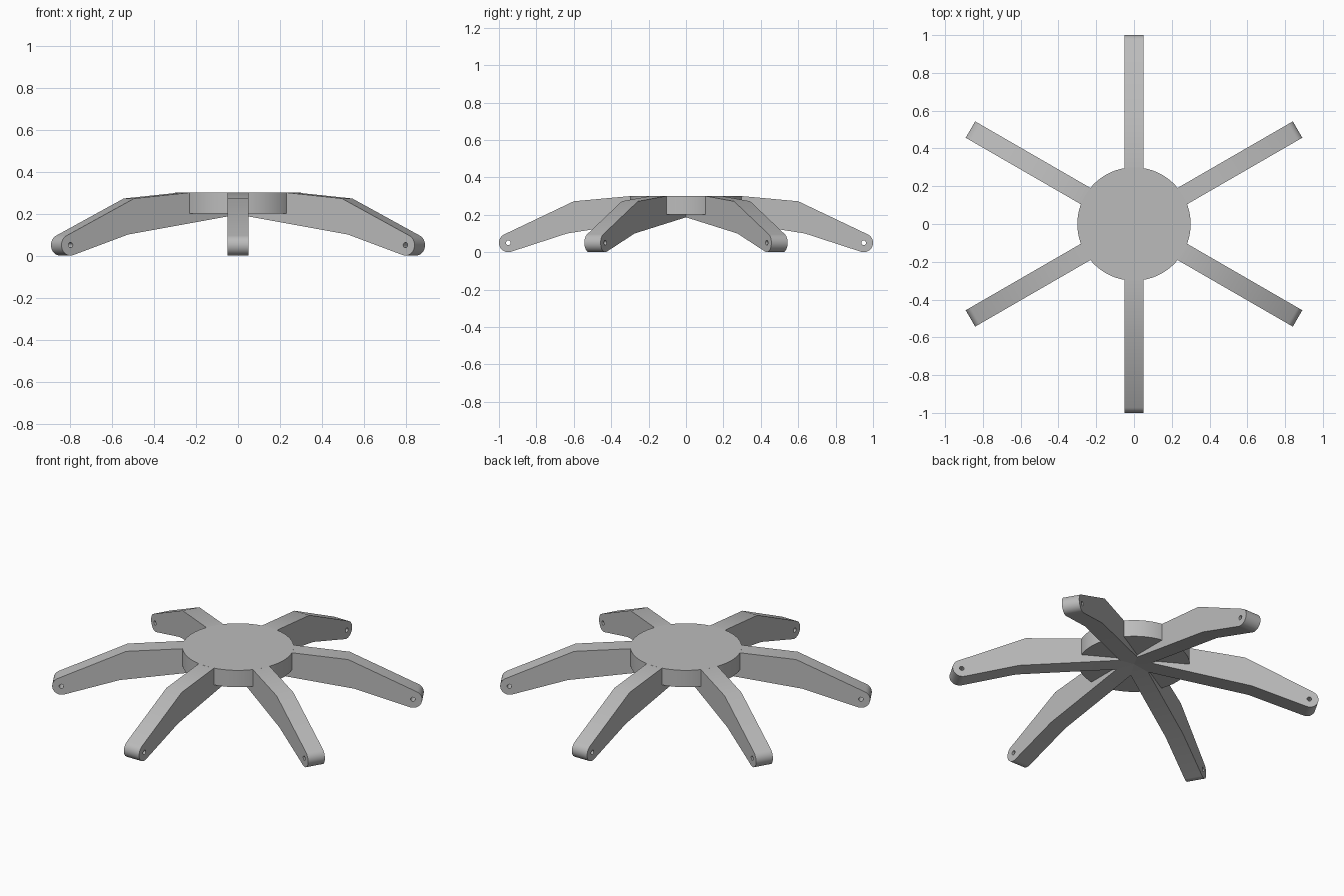
import bpy, bmesh, math
from mathutils import Vector

if "Cube" in bpy.data.objects:
    bpy.data.objects.remove(bpy.data.objects["Cube"], do_unlink=True)

grey = bpy.data.materials.new("plain grey")
grey.use_nodes = True
colour = (0.5, 0.5, 0.5, 1)
grey.diffuse_color = colour
grey.node_tree.nodes["Principled BSDF"].inputs["Base Color"].default_value = colour

HUB_RADIUS, TOP, THICK = 0.3, 0.3, 0.1
TIP, TIP_RADIUS, HOLE_RADIUS = Vector((0.95, 0.05)), 0.05, 0.0125


def arc(centre, radius, start, end, steps):
    """Points along an arc, both ends included."""
    return [centre + radius * Vector((math.cos(a), math.sin(a)))
            for a in (start + (end - start) * i / steps for i in range(steps + 1))]


def tangent_angle(point, side):
    """Angle on the tip circle where a line from point touches it."""
    d = point - TIP
    return math.atan2(d.y, d.x) + side * math.acos(TIP_RADIUS / d.length)


def add_object(name, mesh):
    ob = bpy.data.objects.new(name, mesh)
    bpy.context.collection.objects.link(ob)
    return ob


def finish_mesh(bm, name):
    bmesh.ops.recalc_face_normals(bm, faces=bm.faces)
    mesh = bpy.data.meshes.new(name)
    bm.to_mesh(mesh)
    bm.free()
    mesh.materials.append(grey)
    return mesh


def leg_mesh():
    """Bent side profile with a round tip and pin hole, given its width."""
    knee_top, knee_low = Vector((0.6, 0.272)), Vector((0.635, 0.1))
    a_low = tangent_angle(knee_low, 1)
    a_top = tangent_angle(knee_top, -1)
    a_low = (a_low + math.pi) % math.tau - math.pi
    a_top = a_top % math.tau
    outline = [Vector((0, 0.2)), knee_low]
    outline += arc(TIP, TIP_RADIUS, a_low, a_top, 20)
    outline += [knee_top, Vector((0.296, TOP)), Vector((0, 0.29))]
    hole = arc(TIP, HOLE_RADIUS, 0, math.tau, 20)[:-1]
    bm = bmesh.new()
    edges = []
    for loop in (outline, hole):
        verts = [bm.verts.new((p.x, -THICK / 2, p.y)) for p in loop]
        edges += [bm.edges.new((v, verts[i - 1])) for i, v in enumerate(verts)]
    bmesh.ops.triangle_fill(bm, edges=edges, use_beauty=True, normal=(0, -1, 0))
    ext = bmesh.ops.extrude_face_region(bm, geom=bm.faces[:], use_keep_orig=True)
    moved = [g for g in ext["geom"] if isinstance(g, bmesh.types.BMVert)]
    bmesh.ops.translate(bm, verts=moved, vec=(0, THICK, 0))
    return finish_mesh(bm, "leg")


# Round hub
bm = bmesh.new()
bmesh.ops.create_cone(bm, cap_ends=True, segments=72, radius1=HUB_RADIUS,
                      radius2=HUB_RADIUS, depth=THICK)
bmesh.ops.translate(bm, verts=bm.verts, vec=(0, 0, TOP - THICK / 2))
parts = [add_object("hub", finish_mesh(bm, "hub"))]

# Six legs around the hub
leg = leg_mesh()
for i in range(6):
    ob = add_object(f"leg_{i + 1}", leg if i == 0 else leg.copy())
    ob.rotation_euler.z = math.radians(30 + 60 * i)
    parts.append(ob)

# Smooth curved sides, crisp edges
bpy.ops.object.select_all(action="DESELECT")
for ob in parts:
    ob.select_set(True)
bpy.context.view_layer.objects.active = parts[0]
bpy.ops.object.shade_smooth_by_angle(angle=math.radians(22))
